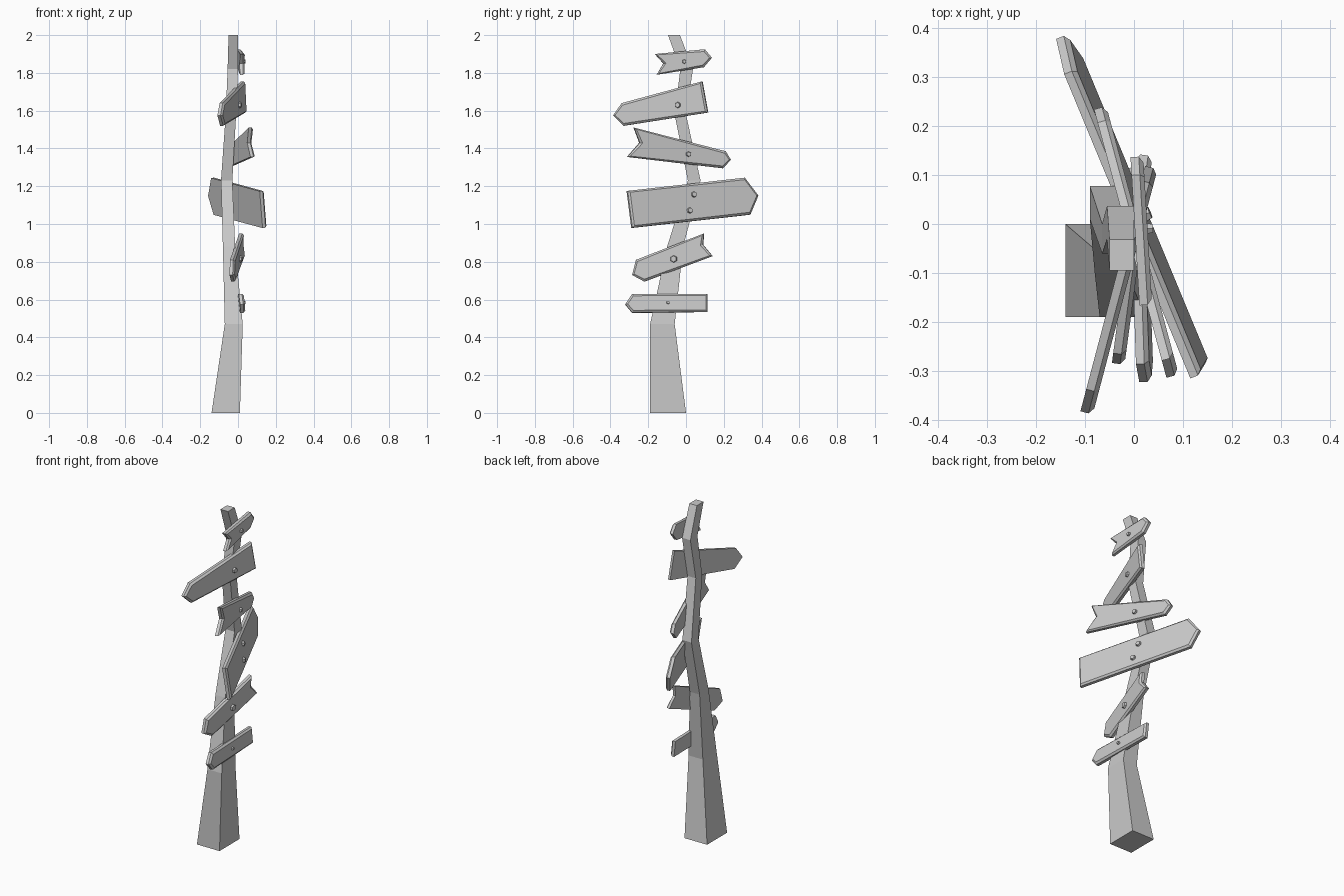
import bpy, bmesh
from mathutils import Vector

if "Cube" in bpy.data.objects:
    bpy.data.objects.remove(bpy.data.objects["Cube"])


def finish(name, bm):
    bmesh.ops.recalc_face_normals(bm, faces=bm.faces)
    mesh = bpy.data.meshes.new(name)
    bm.to_mesh(mesh)
    bm.free()
    obj = bpy.data.objects.new(name, mesh)
    bpy.context.collection.objects.link(obj)


# Crooked post: square rings (z, x min, x max, y min, y max)
rings = [
    (0.00, -0.14, 0.01, -0.19, 0.00),
    (0.47, -0.07, 0.025, -0.19, -0.06),
    (0.88, -0.08, -0.015, -0.10, -0.015),
    (1.23, -0.09, -0.03, 0.01, 0.077),
    (1.58, -0.065, -0.01, -0.06, 0.00),
    (1.82, -0.055, 0.00, -0.03, 0.037),
    (2.00, -0.05, 0.00, -0.095, -0.032),
]
bm = bmesh.new()
loops = [[bm.verts.new(p) for p in ((a, c, z), (b, c, z), (b, d, z), (a, d, z))]
         for z, a, b, c, d in rings]
for lo, hi in zip(loops, loops[1:]):
    for i in range(4):
        j = (i + 1) % 4
        bm.faces.new((lo[i], lo[j], hi[j], hi[i]))
bm.faces.new(loops[0][::-1])
bm.faces.new(loops[-1])
finish("post", bm)

HALF = 0.013


def sign(name, outline, nails, x0, k, tilt=0.0, size=0.016):
    """Chamfered plank on the plane x = x0 + k*y + tilt*(z - mid), with nail heads."""
    mid = sum(z for y, z in outline) / len(outline)
    normal = Vector((1, -k, -tilt)).normalized()

    def place(y, z):
        return Vector((x0 + k * y + tilt * (z - mid), y, z))

    # Plank board
    bm = bmesh.new()
    back = [bm.verts.new(place(*p) - normal * HALF) for p in outline]
    edge = [bm.verts.new(place(*p) + normal * HALF * 0.3) for p in outline]
    n = len(outline)
    for i in range(n):
        j = (i + 1) % n
        bm.faces.new((back[i], back[j], edge[j], edge[i]))
    bm.faces.new(back[::-1])
    front = bm.faces.new(edge)
    bm.normal_update()
    bmesh.ops.inset_region(bm, faces=[front], thickness=0.013, depth=HALF * 0.7)
    finish(name + "_sign", bm)

    # Nail heads
    for i, (y, z) in enumerate(nails):
        bm = bmesh.new()
        rot = normal.to_track_quat('Z', 'Y').to_matrix().to_4x4()
        rot.translation = place(y, z) + normal * (HALF + 0.003)
        bmesh.ops.create_cone(bm, cap_ends=True, segments=6, radius1=size,
                              radius2=size * 0.75, depth=0.016, matrix=rot)
        finish(f"{name}_nail_{i + 1}", bm)


# Sign outlines as (y, z), seen from the right
sign("top", [(-0.155, 1.79), (0.095, 1.83), (0.137, 1.88), (0.10, 1.925),
             (-0.165, 1.90), (-0.12, 1.85)],
     [(-0.01, 1.86)], 0.014, -0.06, size=0.013)
sign("upper", [(-0.33, 1.52), (0.115, 1.59), (0.085, 1.755), (-0.34, 1.64),
               (-0.385, 1.575)],
     [(-0.04, 1.63)], 0.005, 0.264, size=0.018)
sign("middle", [(-0.31, 1.355), (0.195, 1.295), (0.237, 1.34), (0.21, 1.385),
                (-0.275, 1.51), (-0.245, 1.43)],
     [(0.01, 1.37)], -0.005, -0.27)
sign("large", [(-0.285, 0.98), (0.34, 1.05), (0.382, 1.15), (0.31, 1.245),
               (-0.31, 1.175)],
     [(0.037, 1.155), (0.015, 1.07)], 0.01, -0.40, -0.13, 0.018)
sign("lower", [(-0.22, 0.695), (0.14, 0.83), (0.09, 0.89), (0.095, 0.95),
               (-0.265, 0.81), (-0.285, 0.73)],
     [(-0.063, 0.815)], 0.006, 0.134, size=0.021)
sign("bottom", [(-0.285, 0.53), (0.115, 0.535), (0.115, 0.63), (-0.285, 0.63),
                (-0.322, 0.575)],
     [(-0.095, 0.583)], 0.012, -0.035, -0.1, 0.01)
